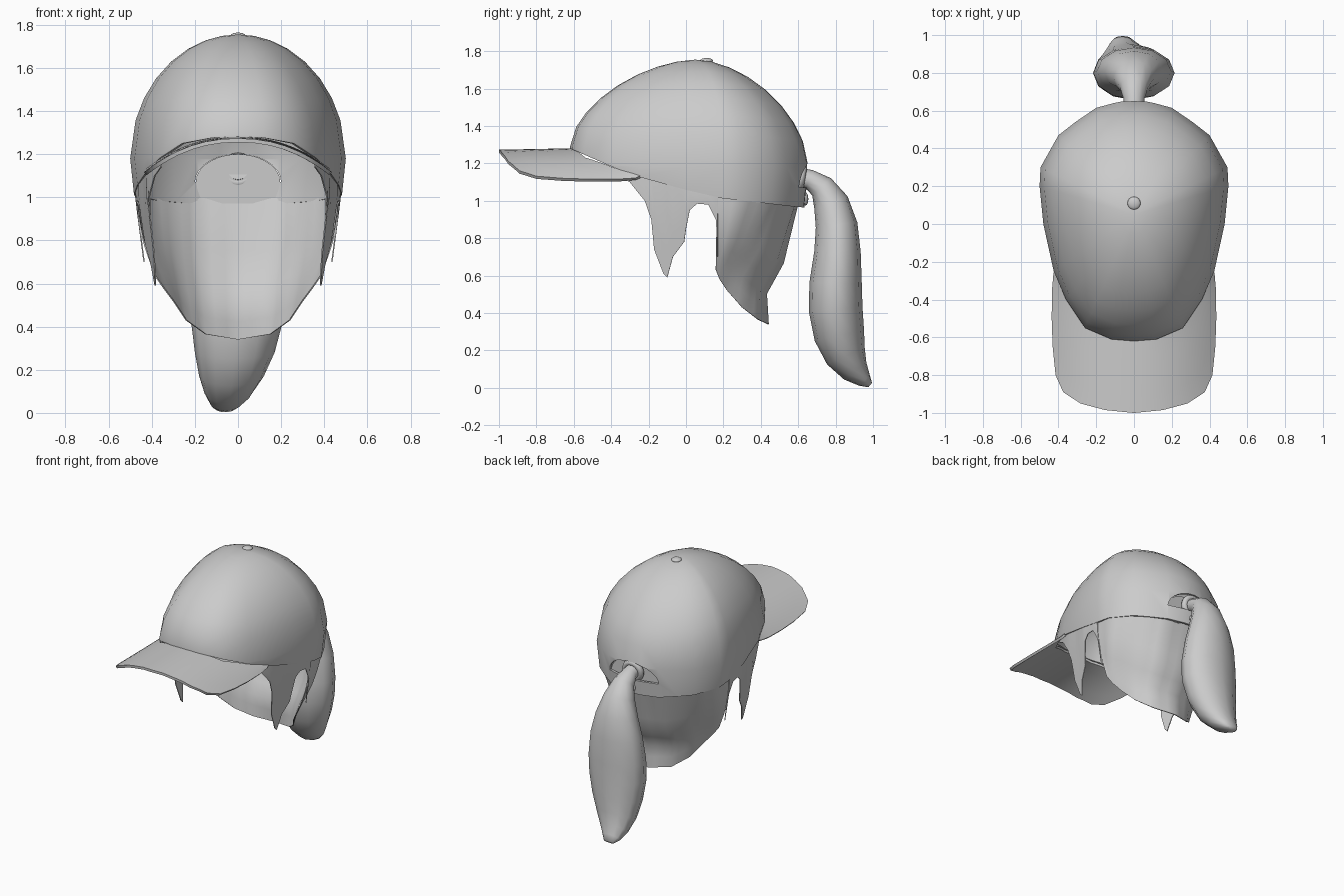
import bpy, bmesh, math
from mathutils import Vector

if "Cube" in bpy.data.objects:
    bpy.data.objects.remove(bpy.data.objects["Cube"])

GREY = bpy.data.materials.new("plain_grey")
GREY.use_nodes = True
GREY.diffuse_color = (0.6, 0.6, 0.6, 1)
GREY.node_tree.nodes["Principled BSDF"].inputs["Base Color"].default_value = (0.6, 0.6, 0.6, 1)


def finish(ob, angle=50):
    """Apply modifiers, colour and smooth one part."""
    bpy.ops.object.select_all(action="DESELECT")
    bpy.context.view_layer.objects.active = ob
    ob.select_set(True)
    for m in list(ob.modifiers):
        bpy.ops.object.modifier_apply(modifier=m.name)
    ob.data.materials.clear()
    ob.data.materials.append(GREY)
    bpy.ops.object.shade_smooth_by_angle(angle=math.radians(angle))


def loft(name, rows, closed=False, caps=False):
    """Skin a list of equally long rows of points."""
    bm = bmesh.new()
    grid = [[bm.verts.new(p) for p in row] for row in rows]
    n = len(rows[0])
    for a, b in zip(grid, grid[1:]):
        for i in range(n if closed else n - 1):
            j = (i + 1) % n
            bm.faces.new((a[i], a[j], b[j], b[i]))
    if caps:
        bm.faces.new(grid[0])
        bm.faces.new(grid[-1])
    bmesh.ops.remove_doubles(bm, verts=bm.verts, dist=0.0005)
    bmesh.ops.recalc_face_normals(bm, faces=bm.faces)
    me = bpy.data.meshes.new(name)
    bm.to_mesh(me)
    bm.free()
    ob = bpy.data.objects.new(name, me)
    bpy.context.collection.objects.link(ob)
    return ob


def thicken(ob, thickness, offset):
    m = ob.modifiers.new("thickness", "SOLIDIFY")
    m.thickness, m.offset = thickness, offset


def table(points, v):
    """Linear lookup in a list of (key, value) pairs."""
    if v <= points[0][0]:
        return points[0][1]
    for (a, p), (b, q) in zip(points, points[1:]):
        if v <= b:
            return p + (q - p) * (v - a) / (b - a)
    return points[-1][1]


def resample(points, n):
    """Spread n points evenly by index along a polyline."""
    out = []
    for i in range(n):
        f = i * (len(points) - 1) / (n - 1)
        k = min(int(f), len(points) - 2)
        out.append(Vector(points[k]).lerp(Vector(points[k + 1]), f - k))
    return out


def mirrored(half):
    """Complete a row that starts on the centre line."""
    return [Vector((-p[0], *p[1:])) for p in reversed(half[1:])] + [Vector(p) for p in half]


# Cap plan outline (front to back, left half) and the sloping rim height
OUTLINE = [(0, -.62), (.12, -.61), (.26, -.55), (.36, -.4), (.425, -.25), (.48, 0),
           (.5, .2), (.495, .3), (.4, .47), (.31, .54), (.2, .615), (.07, .65), (0, .655)]
RIM = [(-.62, 1.28), (-.3, 1.14), (.14, 1.02), (.63, .965)]
MID_Y, TOP_Z = .05, 1.755

# Crown: a dome over the outline with a short wall down to the rim
ring = OUTLINE + [(-x, y) for x, y in reversed(OUTLINE[1:-1])]
rows = [[]]
for x, y in ring:
    rim = table(RIM, y)
    k = 1 - .035 * min(1, max(0, 1.18 - rim) / .15)
    rows[0].append((x * k, MID_Y + (y - MID_Y) * k, rim))
for r in (1, .95, .87, .76, .62, .46, .3, .15, 0):
    row = []
    for x, y in ring:
        base = max(table(RIM, y) + .01, 1.18)
        p = 2 - .3 * ((y - MID_Y) / .65) ** 2
        row.append((x * r, MID_Y + (y - MID_Y) * r, base + (TOP_Z - base) * (1 - r ** p) ** (1 / p)))
    rows.append(row)
crown = loft("cap_crown", rows, closed=True)
thicken(crown, .018, -1)

# Half-moon opening at the back, leaving a strap below it
arch = [(.2 * math.cos(math.pi * i / 14), 1.07 + .13 * math.sin(math.pi * i / 14)) for i in range(15)]
cutter = loft("opening_cutter", [[(x, y, z) for x, z in arch] for y in (.5, .8)], closed=True, caps=True)
cutter.hide_render = True
cut = crown.modifiers.new("opening", "BOOLEAN")
cut.object, cut.operation, cut.solver = cutter, "DIFFERENCE", "EXACT"
finish(crown)
bpy.data.objects.remove(cutter)

# Visor: bent sheet between the crown front and its own rounded edge
outer = resample([(0, -1), (.15, -.985), (.28, -.95), (.37, -.89), (.41, -.8),
                  (.425, -.65), (.43, -.5), (.428, -.35), (.42, -.27)], 17)
inner = [p * .98 for p in resample(OUTLINE[:5], 17)]
rows = []
for t in (0, .25, .5, .75, 1):
    half = []
    for a, b in zip(inner, outer):
        x, y = a.lerp(b, t)
        half.append((x, y, 1.272 - .155 * (abs(x) / .43) ** 2.2 - .008 * t))
    rows.append(mirrored(half))
visor = loft("cap_visor", rows)
thicken(visor, .018, 0)
finish(visor)

# Buttons on the crown top and on the strap
for name, loc, scale in (("top_button", (0, .11, 1.748), (1, 1, .45)),
                         ("strap_button", (0, .64, 1.01), (1, .4, 1))):
    bpy.ops.mesh.primitive_uv_sphere_add(segments=16, ring_count=8, radius=.035, location=loc)
    button = bpy.context.object
    button.name = name
    button.scale = scale
    finish(button)

# Side locks: strips hanging from the rim, with a notch above the ear
LOCK = [(-.37, 1.14), (-.3, 1.1), (-.22, 1), (-.185, .9), (-.17, .74), (-.12, .61), (-.1, .59),
        (-.07, .7), (-.01, .78), (0, .85), (.02, .95), (.06, .985), (.12, .98), (.16, .9), (.17, .7)]
HALF_WIDTH = [(y, x) for x, y in OUTLINE[:8]]
for side, label in ((1, "left"), (-1, "right")):
    rows = []
    for t in (0, .33, .67, 1):
        row = []
        for y, low in LOCK:
            high = table(RIM, y) + .03
            z = high + (low - high) * t
            width = table(HALF_WIDTH, y) * .955 - max(0, 1 - z) * .13
            row.append((side * width, y, z))
        rows.append(row)
    lock = loft(label + "_side_lock", rows)
    thicken(lock, .006, 0)
    finish(lock)

# Back hair: curved sheet narrowing down to the nape
top = resample([(0, .6), (.19, .585), (.3, .52), (.39, .44), (.47, .3), (.465, .165)], 16)
low = resample([(0, .44, .34), (.15, .385, .365), (.24, .3, .43), (.3, .22, .52),
                (.345, .18, .58), (.38, .16, .63)], 16)
rows = []
for i in range(9):
    t = i / 8
    half = []
    for n, (a, b) in enumerate(zip(top, low)):
        p = Vector((a.x, a.y, table(RIM, a.y) + .025)).lerp(b, t)
        p.x *= 1 + .06 * math.sin(math.pi * t)
        p.y -= .05 * max(0, 1 - abs(t - .75) * 4) * (1 - n / 15)
        half.append(p)
    rows.append(mirrored(half))
back_hair = loft("back_hair", rows)
thicken(back_hair, .006, 0)
finish(back_hair)

# Hair filling the opening
panel = loft("hair_in_opening", [[(x * .98, .588, z) for x, z in arch],
                                 [(x * .98, .588, .97) for x, z in arch]])
thicken(panel, .006, 0)
finish(panel)

# Hair tie
bpy.ops.mesh.primitive_torus_add(major_radius=.06, minor_radius=.023, major_segments=20, minor_segments=8,
                                 location=(0, .615, 1.125), rotation=(math.radians(80), 0, 0))
tie = bpy.context.object
tie.name = "hair_tie"
finish(tie)

# Ponytail: tube with (x, y, z, half width, half depth) at each ring
TAIL = [(0, .59, 1.13, .05, .05), (0, .66, 1.115, .055, .052), (0, .725, 1.075, .075, .068),
        (0, .775, .99, .11, .095), (0, .805, .87, .155, .112), (0, .81, .73, .195, .124),
        (0, .8, .56, .215, .14), (-.005, .8, .42, .212, .144), (-.015, .82, .28, .185, .135),
        (-.03, .855, .17, .15, .11), (-.045, .905, .09, .11, .075), (-.058, .955, .04, .07, .04),
        (-.06, .985, .015, .04, .015)]
rows = []
for i, (x, y, z, wide, deep) in enumerate(TAIL):
    a, b = TAIL[max(i - 1, 0)], TAIL[min(i + 1, len(TAIL) - 1)]
    along = Vector((0, b[1] - a[1], b[2] - a[2])).normalized()
    normal = Vector((0, -along.z, along.y))
    row = []
    for k in range(12):
        ang = math.tau * k / 12
        row.append(Vector((x + wide * math.cos(ang), y, z)) + normal * deep * math.sin(ang))
    rows.append(row)
ponytail = loft("ponytail", rows, closed=True, caps=True)
finish(ponytail, 70)
